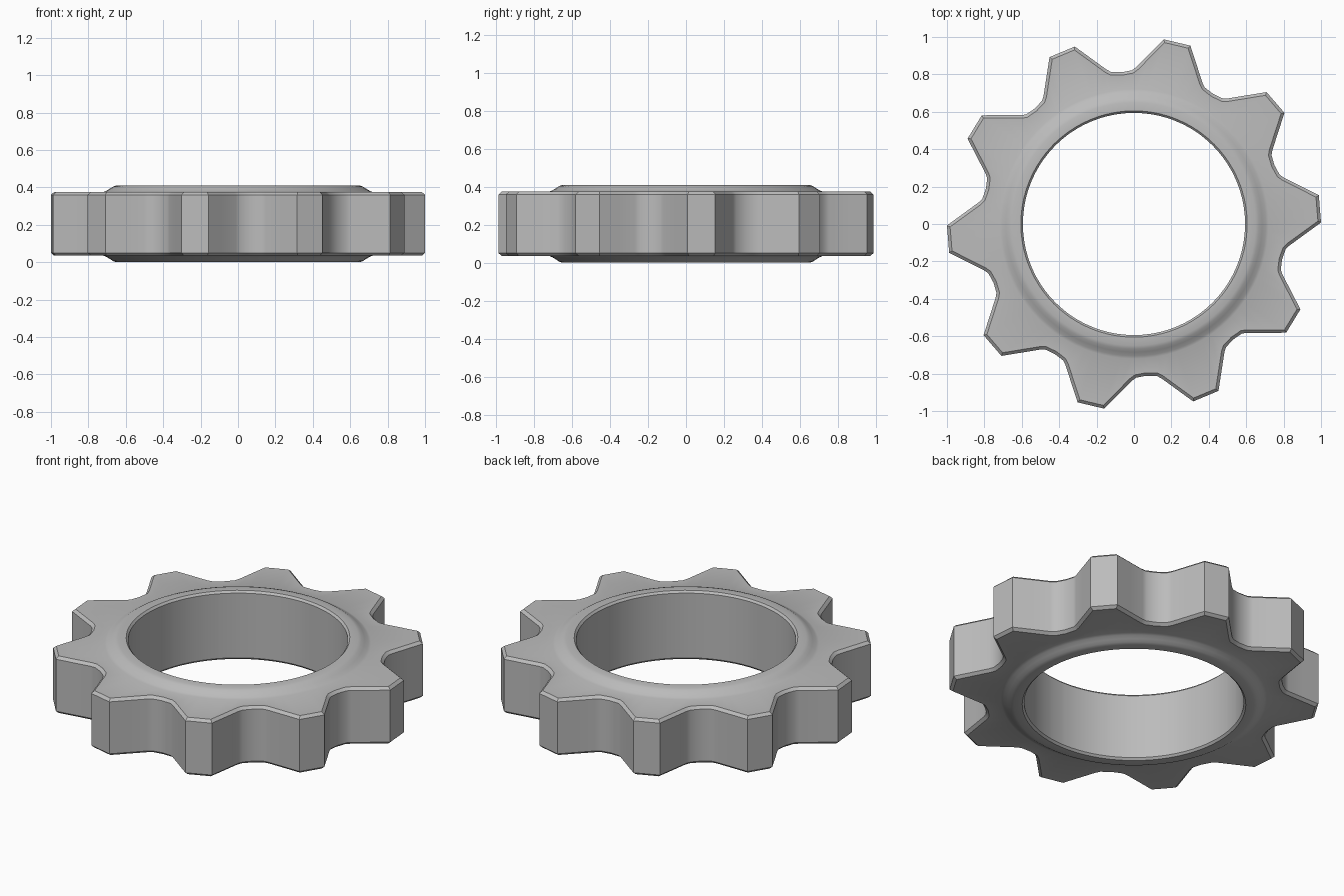
import bpy, bmesh, math
from mathutils import Vector

cube = bpy.data.objects.get("Cube")
if cube:
    bpy.data.objects.remove(cube)

TEETH = 10
PITCH = math.tau / TEETH
PHASE = math.radians(4.65)
HEIGHT = 0.41

steel = bpy.data.materials.new("steel_grey")
steel.use_nodes = True
GREY = (0.5, 0.5, 0.5, 1)
steel.diffuse_color = GREY
steel.node_tree.nodes["Principled BSDF"].inputs["Base Color"].default_value = GREY


def polar(radius, angle):
    return Vector((radius * math.cos(angle), radius * math.sin(angle)))


def tooth_outline():
    """Flat tips, straight flanks and rounded valleys, counter-clockwise."""
    tip, root = (1.0, 4.2), [(0.838, 12.6), (0.822, 14.1), (0.814, 18),
                             (0.822, 21.9), (0.838, 23.4)]
    points = []
    for i in range(TEETH):
        base = PHASE + i * PITCH
        at = lambda r, a: polar(r, base + math.radians(a))
        left, right = at(tip[0], -tip[1]), at(*tip)
        valley = [at(*p) for p in root]
        next_tip = at(tip[0], 36 - tip[1])
        points += [left, (left + right) / 2, right, (right + valley[0]) / 2]
        points += valley + [(valley[-1] + next_tip) / 2]
    return points


def inset(points, distance):
    """Move every outline point inward by a mitred distance."""
    result = []
    for i, p in enumerate(points):
        a = (p - points[i - 1]).normalized()
        b = (points[(i + 1) % len(points)] - p).normalized()
        na, nb = Vector((-a.y, a.x)), Vector((-b.y, b.x))
        result.append(p + (na + nb) * distance / (1 + na.dot(nb)))
    return result


outline = tooth_outline()
bevelled = inset(outline, 0.016)
angles = [math.atan2(p.y, p.x) for p in outline]


def circle(radius):
    return [polar(radius, a) for a in angles]


# Upper half of the cross-section, from the tooth wall in to the bore
upper = [(outline, 0.36), (bevelled, 0.375)]
hub = [(0.72, 0.375), (0.705, 0.381), (0.685, 0.393), (0.668, 0.404),
       (0.65, 0.41), (0.605, 0.41), (0.594, 0.398)]
upper += [(circle(r), z) for r, z in hub]
lower = [(loop, HEIGHT - z) for loop, z in reversed(upper)]

# Closed ring of loops: upper side, bore, lower side, tooth wall
bm = bmesh.new()
rings = [[bm.verts.new((p.x, p.y, z)) for p in loop] for loop, z in upper + lower]
count = len(outline)
for k, ring in enumerate(rings):
    following = rings[(k + 1) % len(rings)]
    for i in range(count):
        j = (i + 1) % count
        bm.faces.new((ring[i], ring[j], following[j], following[i]))
bmesh.ops.recalc_face_normals(bm, faces=bm.faces)

mesh = bpy.data.meshes.new("toothed_ring")
bm.to_mesh(mesh)
bm.free()
mesh.materials.append(steel)
gear = bpy.data.objects.new("toothed_ring", mesh)
bpy.context.collection.objects.link(gear)
bpy.ops.object.select_all(action="DESELECT")
gear.select_set(True)
bpy.context.view_layer.objects.active = gear
bpy.ops.object.shade_smooth_by_angle(angle=math.radians(37))
